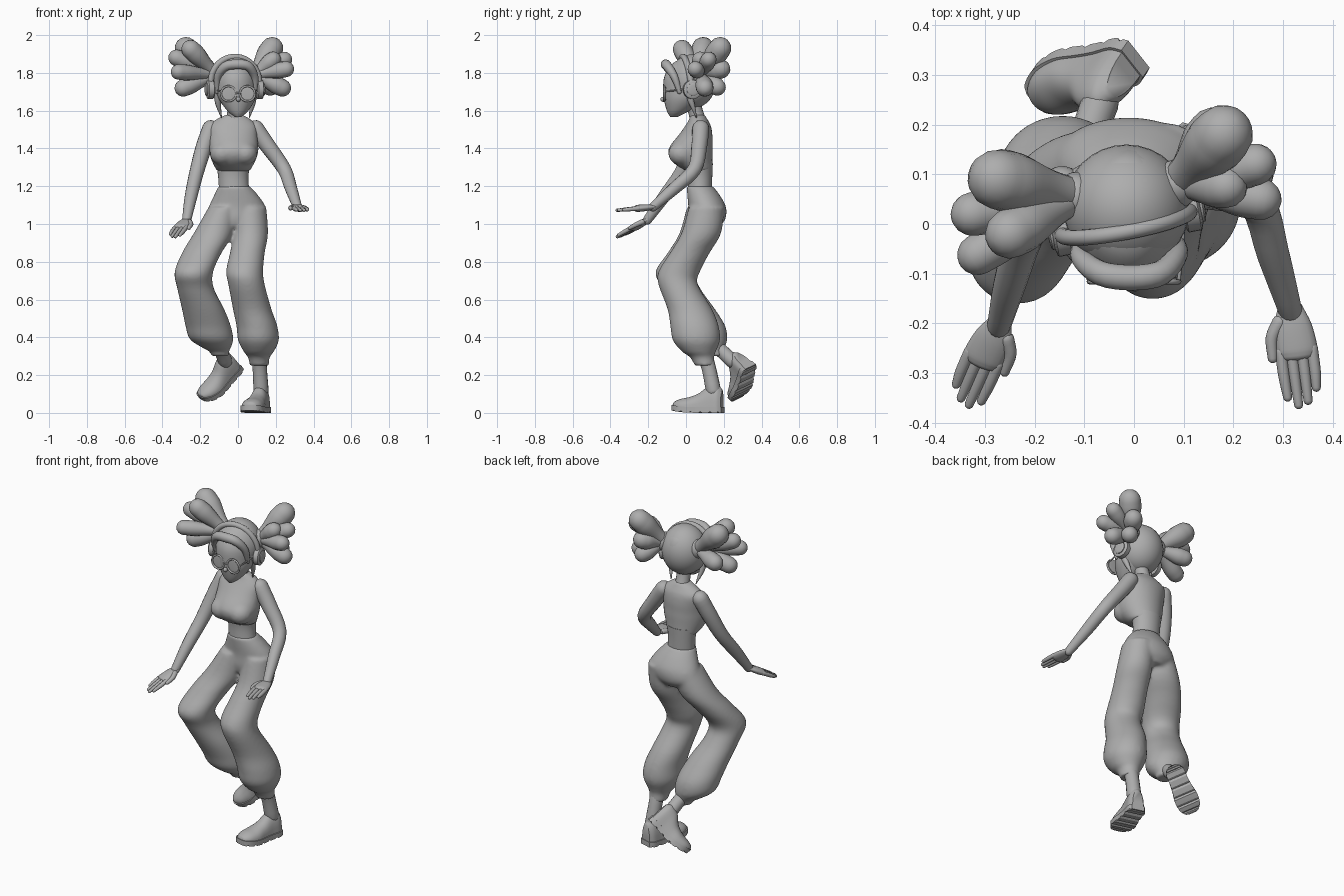
import bpy, bmesh
from math import sin, cos, pi, radians
from mathutils import Vector, Matrix

cube = bpy.data.objects.get("Cube")
if cube:
    bpy.data.objects.remove(cube)

clay = bpy.data.materials.new("plain_grey")
clay.use_nodes = True
clay.diffuse_color = (0.42, 0.42, 0.42, 1)
clay.node_tree.nodes["Principled BSDF"].inputs["Base Color"].default_value = clay.diffuse_color


def smooth(rows, n=4):
    """Catmull-Rom resampling of rows of numbers."""
    p = [Vector(r) for r in rows]
    p = [p[0] * 2 - p[1]] + p + [p[-1] * 2 - p[-2]]
    out = []
    for a, b, c, d in zip(p, p[1:], p[2:], p[3:]):
        for i in range(n):
            t = i / n
            out.append((b * 2 + (c - a) * t + (a * 2 - b * 5 + c * 4 - d) * t * t
                        + (b * 3 - a - c * 3 + d) * t ** 3) / 2)
    return out + [p[-2]]


def skin(bm, rings):
    """Bridge rings of points and close both ends."""
    vs = [[bm.verts.new(p) for p in r] for r in rings]
    n = len(vs[0])
    for a, b in zip(vs, vs[1:]):
        for i in range(n):
            j = (i + 1) % n
            bm.faces.new((a[i], a[j], b[j], b[i]))
    bm.faces.new(vs[0][::-1])
    bm.faces.new(vs[-1])


def loft(bm, rows, n=32):
    """Stack of level ellipses: x, y, z, x radius, y radius."""
    skin(bm, [[(x + rx * cos(2 * pi * i / n), y + ry * sin(2 * pi * i / n), z)
               for i in range(n)] for x, y, z, rx, ry in smooth(rows)])


def limb(bm, rows, flat=1, cap=1, n=16, steps=4):
    """Round-ended tube through x, y, z, radius rows."""
    rows = smooth(rows, steps)
    pts = [Vector(r[:3]) for r in rows]
    rad = [r[3] for r in rows]
    d0, d1 = (pts[1] - pts[0]).normalized(), (pts[-1] - pts[-2]).normalized()
    angles = [radians(a) for a in (22, 45, 66, 84)]
    st = [(pts[0] - d0 * rad[0] * cap * sin(a), rad[0] * cos(a), d0) for a in angles[::-1]]
    for i, p in enumerate(pts):
        d = pts[min(i + 1, len(pts) - 1)] - pts[max(i - 1, 0)]
        st.append((p, rad[i], d.normalized()))
    st += [(pts[-1] + d1 * rad[-1] * cap * sin(a), rad[-1] * cos(a), d1) for a in angles]
    u = d0.cross(Vector((0, 0, 1))) if abs(d0.z) < 0.9 else d0.orthogonal()
    rings = []
    for p, r, d in st:
        u = (u - d * u.dot(d)).normalized()
        v = d.cross(u) * flat
        rings.append([p + (u * cos(2 * pi * i / n) + v * sin(2 * pi * i / n)) * r for i in range(n)])
    skin(bm, rings)


def ball(bm, loc, size):
    bmesh.ops.create_uvsphere(bm, u_segments=32, v_segments=20, radius=1,
                              matrix=Matrix.Translation(loc) @ Matrix.Diagonal((*size, 1)))


def finish(name, bm, voxel=0, angle=50):
    bmesh.ops.recalc_face_normals(bm, faces=bm.faces)
    me = bpy.data.meshes.new(name)
    bm.to_mesh(me)
    bm.free()
    me.materials.append(clay)
    ob = bpy.data.objects.new(name, me)
    bpy.context.collection.objects.link(ob)
    bpy.ops.object.select_all(action='DESELECT')
    ob.select_set(True)
    bpy.context.view_layer.objects.active = ob
    bpy.ops.object.shade_smooth_by_angle(angle=radians(angle))
    if voxel:  # fuse overlapping volumes into one soft skin
        m = ob.modifiers.new("fuse", 'REMESH')
        m.mode, m.voxel_size, m.use_smooth_shade = 'VOXEL', voxel, True
        s = ob.modifiers.new("soften", 'SMOOTH')
        s.factor, s.iterations = 0.5, 8


def part(name, maker, *args, **kw):
    bm = bmesh.new()
    maker(bm, *args, **kw)
    finish(name, bm)


# Trousers: pelvis and two baggy bent legs gathered at the ankle
bm = bmesh.new()
loft(bm, [(-.02, .073, 1.2, .084, .07), (-.01, .094, 1.15, .118, .087), (-.005, .112, 1.09, .15, .1),
          (-.02, .11, 1.03, .15, .1), (-.02, .1, .985, .09, .08)])
loft(bm, [(-.075, .1, 1.09, .08, .095), (-.13, .07, .95, .105, .105), (-.19, .01, .85, .105, .105),
          (-.234, -.057, .745, .102, .105), (-.225, -.025, .66, .097, .1), (-.185, .04, .55, .112, .113),
          (-.158, .09, .46, .12, .118), (-.14, .11, .39, .115, .108), (-.113, .13, .345, .075, .075),
          (-.1, .145, .325, .052, .055), (-.092, .152, .3, .048, .05)])
loft(bm, [(.065, .11, 1.09, .085, .095), (.067, .08, .95, .092, .105), (.05, .022, .85, .092, .105),
          (.035, -.035, .75, .098, .11), (.045, -.042, .68, .096, .104), (.075, .02, .55, .102, .118),
          (.1, .045, .46, .108, .128), (.108, .055, .385, .108, .125), (.11, .068, .325, .08, .09),
          (.11, .085, .295, .058, .064), (.113, .1, .25, .05, .054)])
finish("trousers", bm, voxel=.009)

# Waist and cropped top
part("waist", loft, [(-.02, .073, 1.17, .08, .064), (-.025, .075, 1.25, .08, .064), (-.025, .072, 1.32, .09, .07)])
bm = bmesh.new()
loft(bm, [(-.024, .071, 1.28, .088, .068), (-.024, .045, 1.31, .104, .095), (-.023, .028, 1.345, .12, .112),
          (-.022, .023, 1.385, .13, .118), (-.023, .03, 1.42, .13, .11), (-.025, .05, 1.47, .128, .09),
          (-.028, .064, 1.52, .128, .068), (-.024, .065, 1.555, .09, .048), (-.02, .06, 1.578, .045, .04)])
for x in (-.082, .037):
    ball(bm, (x, -.024, 1.373), (.066, .07, .062))
finish("crop_top", bm, voxel=.009)
part("neck", limb, [(-.02, .065, 1.54, .044), (-.018, .052, 1.59, .039), (-.015, .035, 1.65, .042)])

# Arms
part("right_arm", limb, [(-.145, .072, 1.505, .045), (-.183, .035, 1.4, .043), (-.22, -.025, 1.27, .038),
                         (-.25, -.12, 1.14, .033), (-.272, -.205, 1.02, .024)])
part("left_arm", limb, [(.093, .078, 1.505, .045), (.16, .07, 1.41, .042), (.245, .045, 1.29, .037),
                        (.28, -.06, 1.19, .033), (.315, -.175, 1.09, .024)])


# Hands: flat palm, four fingers and a thumb
def hand(bm, wrist, aim, thumb):
    w, d = Vector(wrist), Vector(aim).normalized()
    side = d.cross(Vector((0, 0, 1))).normalized() * thumb
    def at(f, s):
        return w + d * f + side * s
    limb(bm, [(*at(-.01, 0), .024), (*at(.03, 0), .038), (*at(.075, -.002), .042), (*at(.09, -.002), .038)],
         flat=.45, cap=.3)
    for k, reach in enumerate((.172, .19, .184, .16)):
        s = .03 - .021 * k
        limb(bm, [(*at(.08, s), .012), (*at(.13, s), .0115), (*at(reach, s * .95), .009)], n=10)
    limb(bm, [(*at(.02, .025), .015), (*at(.05, .044), .013), (*at(.09, .048), .01)], n=10)


part("right_hand", hand, (-.272, -.205, 1.02), (-.35, -.8, -.45), -1)
part("left_hand", hand, (.315, -.175, 1.09), (.13, -.98, -.09), 1)

# Ankles
part("right_ankle", limb, [(-.115, .12, .38, .042), (-.092, .18, .335, .037), (-.068, .245, .275, .038)])
part("left_ankle", limb, [(.11, .09, .33, .042), (.115, .12, .24, .038), (.122, .145, .12, .04)])


# Shoes: arched upper on a grooved sole with a slightly lifted toe
def shoe(name, heel, toe, up, spring):
    h = Vector(heel)
    a = (Vector(toe) - h).normalized()
    u = Vector(up)
    u = (u - a * u.dot(a)).normalized()
    s = u.cross(a)
    rows = smooth([(.004, .032, .125), (.03, .046, .15), (.08, .047, .14), (.13, .052, .104),
                   (.18, .06, .083), (.23, .055, .068), (.262, .036, .05), (.272, .015, .036)], 5)
    arch = [pi * i / 14 for i in range(15)]

    def at(x, y, z):
        return h + a * x + s * y + u * (z + spring * max(0, (x - .13) / .14) ** 2)
    bm = bmesh.new()
    skin(bm, [[at(x, w * cos(t), .02 + (top - .02) * max(sin(t), 0) ** .75) for t in arch]
              for x, w, top in rows])
    finish(name + "_upper", bm)
    bm = bmesh.new()
    rings = []
    for i, (x, w, top) in enumerate(rows):
        x, w = (x - .135) * 1.03 + .135, w + .005
        low = .007 if i % 5 == 3 else 0
        rings.append([at(x, y, z) for y, z in ((-w, low), (w, low), (w, .03), (-w, .03))])
    skin(bm, rings)
    finish(name + "_sole", bm, angle=30)


shoe("left_shoe", (.133, .195, 0), (.06, -.07, 0), (0, 0, 1), .012)
shoe("right_shoe", (.01, .342, .245), (-.185, .285, .04), (-.4, -.63, .67), .03)

# Head: face, hair cap, nose and lips
part("face", loft, [(0, -.065, 1.566, .015, .018), (-.001, -.045, 1.595, .052, .055), (-.004, -.012, 1.65, .09, .103),
                    (-.01, .008, 1.7, .108, .128), (-.012, .02, 1.78, .11, .135), (-.015, .03, 1.85, .08, .1),
                    (-.015, .03, 1.88, .03, .04)])
part("hair_cap", ball, (-.015, .033, 1.755), (.127, .127, .143))
part("nose", ball, (.002, -.122, 1.66), (.012, .014, .013))
part("lips", ball, (.002, -.095, 1.617), (.02, .01, .007))
part("fringe", limb, [(-.11, -.04, 1.7, .012), (-.107, -.068, 1.78, .02), (-.065, -.1, 1.835, .025),
                      (0, -.108, 1.845, .026), (.055, -.098, 1.835, .025), (.088, -.062, 1.78, .02),
                      (.09, -.035, 1.7, .012)])
part("right_lock", limb, [(-.112, -.02, 1.72, .02), (-.106, 0, 1.64, .015), (-.088, .03, 1.565, .003)])
part("left_lock", limb, [(.085, 0, 1.72, .02), (.078, .03, 1.64, .015), (.06, .055, 1.565, .003)])

# Glasses
bm = bmesh.new()
for x in (-.05, .05):
    c = Vector((x, -.116, 1.69))
    ring = [(*(c + Vector((cos(t), 0, sin(t))) * .04), .0055) for t in [pi * i / 10 for i in range(21)]]
    limb(bm, ring, n=8, steps=2)
    limb(bm, [(x, -.108, 1.69, .038), (x, -.113, 1.69, .038)], cap=.05, n=24)
limb(bm, [(-.012, -.118, 1.695, .004), (.012, -.118, 1.695, .004)], n=8)
for x, e in ((-.09, -.125), (.09, .1)):
    limb(bm, [(x, -.116, 1.7, .004), (e, 0, 1.715, .004)], n=8)
finish("glasses", bm)

# Headphones
mid, across, rise = Vector((-.016, .002, 1.75)), Vector((.128, .024, 0)), Vector((0, -.018, .135))
arc = [radians(-14 + 208 * i / 14) for i in range(15)]
part("headband", limb, [(*(mid + across * cos(t) + rise * sin(t)), .016) for t in arc])
bm = bmesh.new()
for sign in (-1, 1):
    c = mid + across * sign * 1.02 + Vector((0, .008, -.038))
    for r, out in ((.05, 0), (.034, .01)):
        p, q = c - across * .1, c + across * .1
        shift = across.normalized() * sign * out
        limb(bm, [(*(p + shift), r), (*(q + shift), r)], cap=.15, n=28)
finish("ear_cups", bm)


# Bunches: bulbous puffs fanning out from a root
def bunch(bm, root, puffs):
    o = Vector(root)
    for x, y, z, r in puffs:
        tip = Vector((x, y, z))
        limb(bm, [(*o.lerp(tip, t), r * k) for t, k in ((0, .6), (.35, .7), (.75, 1), (1, 1))])
    ball(bm, root, (.045, .05, .055))


part("left_bunch", bunch, (.085, .08, 1.79),
     [(.18, .18, 1.93, .06), (.245, .12, 1.87, .042), (.255, .05, 1.82, .042), (.185, .075, 1.87, .043),
      (.235, .1, 1.72, .046), (.16, .185, 1.82, .05), (.17, .165, 1.725, .046)])
part("right_bunch", bunch, (-.115, .055, 1.79),
     [(-.25, -.02, 1.925, .05), (-.275, .09, 1.93, .06), (-.325, .02, 1.88, .044),
      (-.315, -.062, 1.805, .041), (-.29, .005, 1.72, .046), (-.265, .105, 1.765, .046)])
